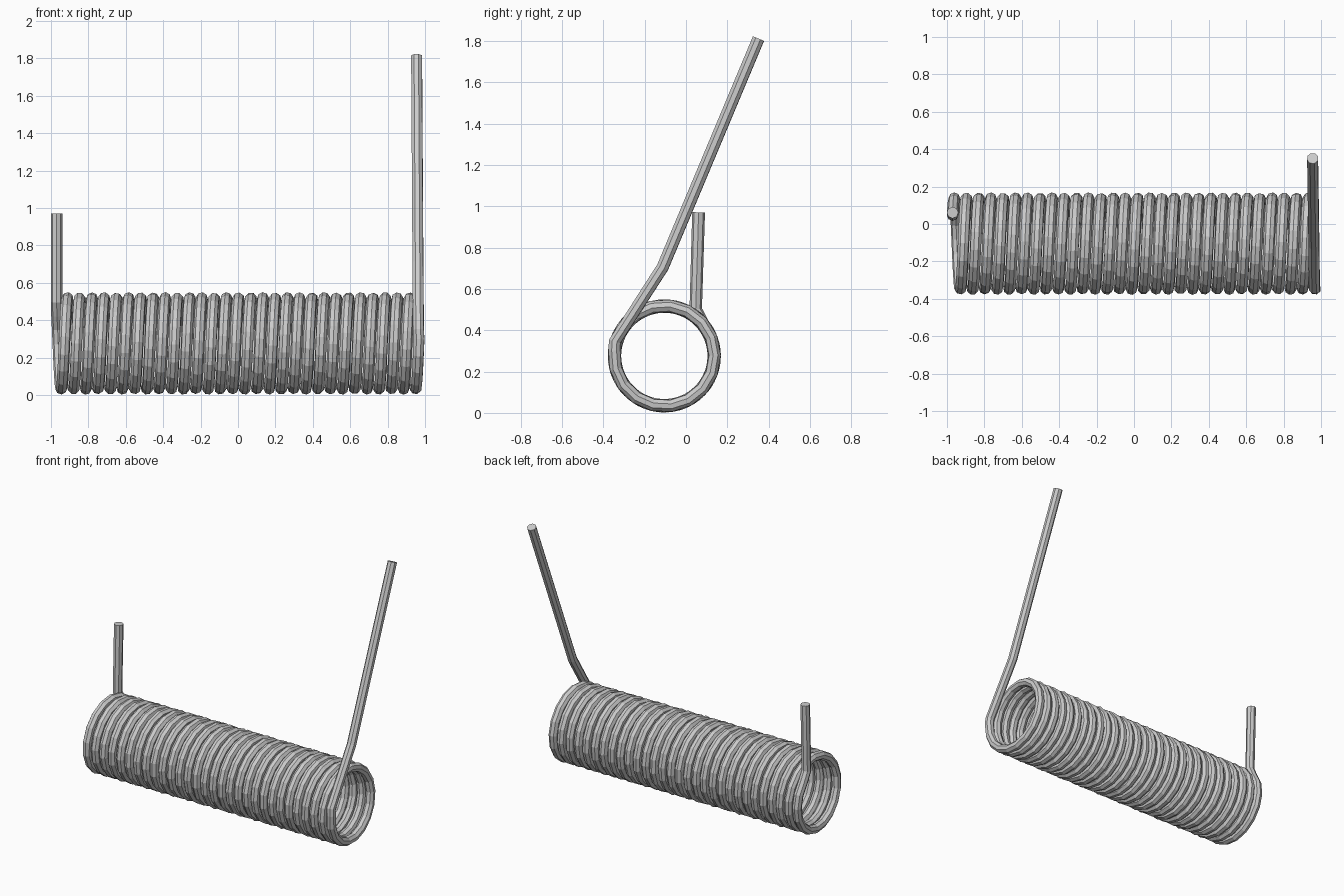
import bpy
from math import sin, cos, radians

if "Cube" in bpy.data.objects:
    bpy.data.objects.remove(bpy.data.objects["Cube"])

CY, CZ = -0.105, 0.276      # coil axis
R, WIRE = 0.243, 0.031      # helix radius, wire radius
START, END = 40.0, 174.0 - 360 * 30
X0, X1 = -0.968, 0.968
STEPS = 515                 # about 17 segments per turn

# left leg, top down to the coil
path = [(-0.97, 0.061, 0.971), (-0.97, 0.047, 0.50)]

# close-wound coil
for i in range(STEPS + 1):
    t = i / STEPS
    a = radians(START + (END - START) * t)
    path.append((X0 + (X1 - X0) * t, CY + R * cos(a), CZ + R * sin(a)))

# right leg, bent outward once
path += [(X1 - 0.003, -0.345, 0.345), (0.962, -0.113, 0.705), (0.955, 0.351, 1.812)]

# wire swept along the path
curve = bpy.data.curves.new("torsion_spring", 'CURVE')
curve.dimensions = '3D'
curve.bevel_depth = WIRE
curve.bevel_resolution = 2
curve.use_fill_caps = True
spline = curve.splines.new('POLY')
spline.points.add(len(path) - 1)
for p, co in zip(spline.points, path):
    p.co = (*co, 1)
spline.use_smooth = False
spring = bpy.data.objects.new("torsion_spring", curve)
bpy.context.collection.objects.link(spring)

# faceted mesh
bpy.context.view_layer.objects.active = spring
spring.select_set(True)
bpy.ops.object.convert(target='MESH')
bpy.ops.object.shade_flat()
